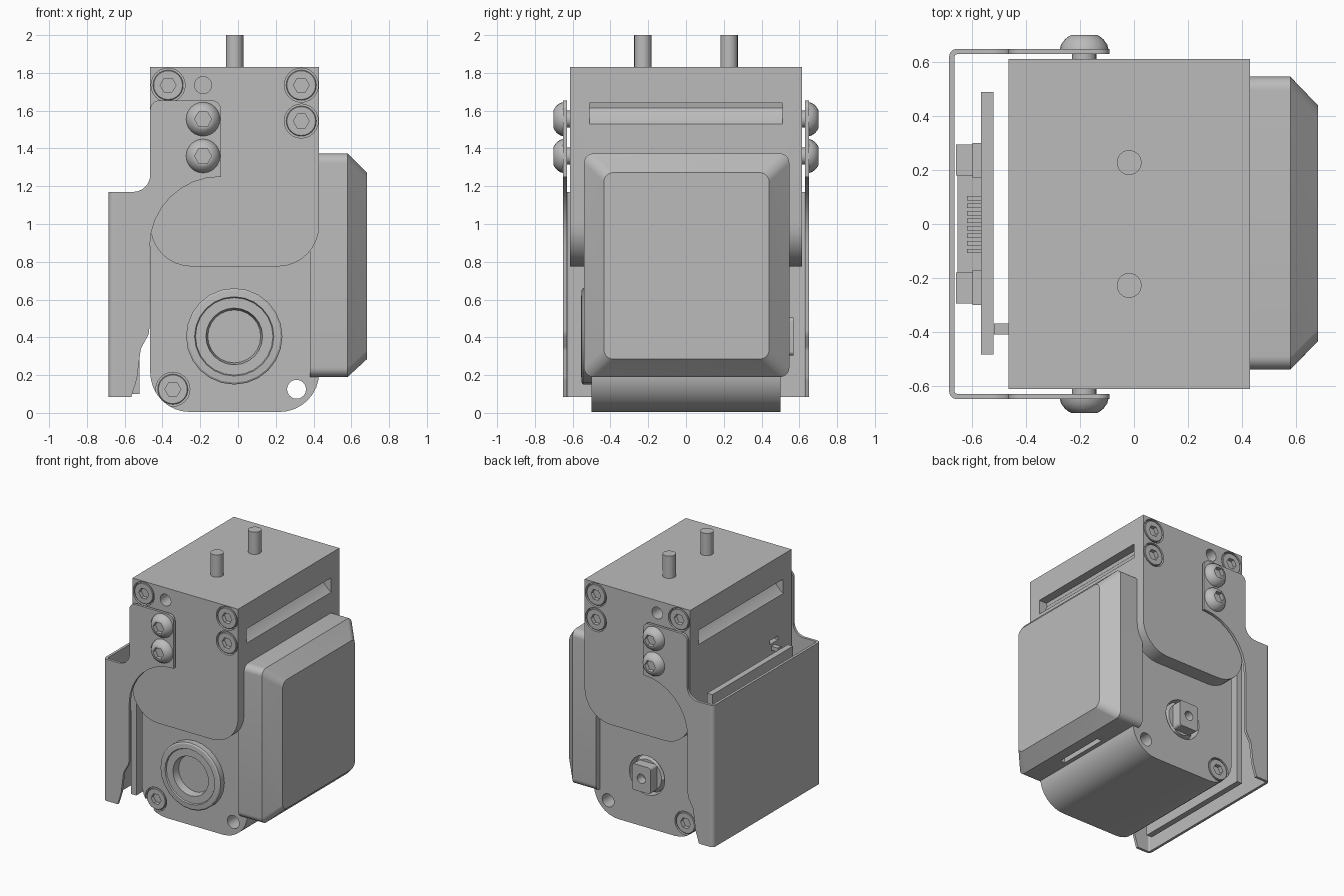
import bpy, bmesh, math
from mathutils import Vector

old = bpy.data.objects.get("Cube")
if old:
    bpy.data.objects.remove(old, do_unlink=True)

grey = bpy.data.materials.new("plain_grey")
grey.use_nodes = True
COLOUR = (0.5, 0.5, 0.5, 1)
grey.diffuse_color = COLOUR
grey.node_tree.nodes["Principled BSDF"].inputs["Base Color"].default_value = COLOUR


def activate(ob):
    bpy.ops.object.select_all(action='DESELECT')
    ob.select_set(True)
    bpy.context.view_layer.objects.active = ob


def finish(name, bm):
    bmesh.ops.recalc_face_normals(bm, faces=bm.faces[:])
    me = bpy.data.meshes.new(name)
    bm.to_mesh(me)
    bm.free()
    me.materials.append(grey)
    ob = bpy.data.objects.new(name, me)
    bpy.context.collection.objects.link(ob)
    activate(ob)
    bpy.ops.object.shade_smooth_by_angle(angle=math.radians(30))
    return ob


def fillet(pts, steps=8):
    """Round each (a, b, radius) corner of a closed outline."""
    out = []
    for i, (a, b, *rad) in enumerate(pts):
        p = Vector((a, b))
        if not rad:
            out.append(p)
            continue
        r = rad[0]
        u = (Vector(pts[i - 1][:2]) - p).normalized()
        v = (Vector(pts[(i + 1) % len(pts)][:2]) - p).normalized()
        half = u.angle(v) / 2
        c = p + (u + v).normalized() * r / math.sin(half)
        s, e = p + u * r / math.tan(half) - c, p + v * r / math.tan(half) - c
        th = s.angle(e)
        for k in range(steps + 1):
            f = k / steps
            out.append(c + (s * math.sin((1 - f) * th) + e * math.sin(f * th)) / math.sin(th))
    return out


def place(axis, p, t):
    return {'x': (t, p[0], p[1]), 'y': (p[0], t, p[1]), 'z': (p[0], p[1], t)}[axis]


def loft(name, loops, axis):
    """Skin a list of (outline, position) loops and cap both ends."""
    bm = bmesh.new()
    rings = [[bm.verts.new(place(axis, p, t)) for p in pts] for pts, t in loops]
    n = len(rings[0])
    for r0, r1 in zip(rings, rings[1:]):
        for i in range(n):
            bm.faces.new((r0[i], r0[(i + 1) % n], r1[(i + 1) % n], r1[i]))
    bm.faces.new(rings[0])
    bm.faces.new(rings[-1])
    return finish(name, bm)


def prism(name, pts, t0, t1, axis='y'):
    outline = fillet(pts)
    return loft(name, [(outline, t0), (outline, t1)], axis)


def rect(a0, a1, b0, b1, *r):
    return [(a0, b0, *r), (a1, b0, *r), (a1, b1, *r), (a0, b1, *r)]


def box(name, x0, x1, y0, y1, z0, z1):
    return prism(name, rect(x0, x1, z0, z1), y0, y1)


def circle(x, z, r, hexagon=False, n=24):
    pts = []
    for i in range(n):
        a = math.tau * i / n
        k = r * math.cos(math.pi / 6) / math.cos(a % (math.pi / 3) - math.pi / 6) if hexagon else r
        pts.append((x + k * math.cos(a), z + k * math.sin(a)))
    return pts


def lathe(name, x, z, side, profile, axis='y'):
    """Stack rings (radius, depth, hexagonal) along an axis."""
    return loft(name, [(circle(x, z, r, *h), side * d) for r, d, *h in profile], axis)


def cut(target, cutters):
    for c in cutters:
        c.hide_render = True
        mod = target.modifiers.new("cut", 'BOOLEAN')
        mod.operation, mod.solver, mod.object = 'DIFFERENCE', 'EXACT', c
        activate(target)
        bpy.ops.object.modifier_apply(modifier=mod.name)
    for c in set(cutters):
        bpy.data.objects.remove(c, do_unlink=True)
    activate(target)
    bpy.ops.object.shade_smooth_by_angle(angle=math.radians(30))


AX, AZ = -0.02, 0.405          # output shaft centre
SIDES = ((-1, "front"), (1, "back"))
upper_screws = [(-0.37, 1.735), (0.335, 1.735), (0.335, 1.545)]
low_screw = (-0.345, 0.125)
bracket_screws = [(-0.185, 1.555), (-0.185, 1.36)]

# Upper housing with screw recesses, holes and side grooves
upper = prism("upper_housing", [(-0.465, 0.775, 0.22), (0.43, 0.775, 0.22), (0.43, 1.83), (-0.465, 1.83)],
              -0.613, 0.613)
cutters = []
for s, _ in SIDES:
    cutters += [lathe("recess", x, z, s, [(0.09, 0.58), (0.09, 0.7)]) for x, z in upper_screws]
    cutters.append(lathe("hole", -0.185, 1.735, s, [(0.045, 0.48), (0.045, 0.7)]))
groove = [(0.45, 1.64), (0.365, 1.64), (0.36, 1.615), (0.375, 1.58), (0.43, 1.53), (0.45, 1.515)]
cutters.append(prism("groove", groove, -0.51, 0.51))
cutters.append(prism("groove", [(-0.035 - x, z) for x, z in groove], -0.51, 0.51))
cutters.append(box("cable_notch", -0.5, -0.42, -0.45, -0.35, 1.13, 1.23))
cut(upper, cutters)

# Lower housing with through hole, bore and recesses
lower = prism("lower_housing", [(-0.465, 0.005, 0.21), (0.43, 0.005, 0.21), (0.43, 1.2), (-0.465, 1.2)], -0.5, 0.5)
cutters = [lathe("through_hole", 0.31, 0.125, 1, [(0.05, -0.7), (0.05, 0.7)]),
           lathe("bore", AX, AZ, -1, [(0.152, 0.2), (0.152, 0.7)]),
           lathe("shaft_recess", AX, AZ, 1, [(0.15, 0.42), (0.15, 0.7)])]
cutters += [lathe("recess", *low_screw, s, [(0.09, 0.47), (0.09, 0.7)]) for s, _ in SIDES]
cut(lower, cutters)

# Flush socket screws and domed bracket screws on both sides
for s, label in SIDES:
    for x, z, y in [(*p, 0.613) for p in upper_screws] + [(*low_screw, 0.5)]:
        lathe(label + "_flush_screw", x, z, s,
              [(0.08, y - 0.06), (0.08, y - 0.003), (0.076, y), (0.042, y, True), (0.042, y - 0.03, True)])
    for x, z in bracket_screws:
        lathe(label + "_bracket_screw", x, z, s,
              [(0.045, 0.6), (0.045, 0.649), (0.09, 0.649), (0.086, 0.665), (0.073, 0.684), (0.058, 0.696),
               (0.048, 0.701), (0.045, 0.701, True), (0.045, 0.67, True)])

# Output side: bearing ring with bore and flatted shaft
lathe("bearing_ring", AX, AZ, -1,
      [(0.255, 0.49), (0.255, 0.545), (0.245, 0.552), (0.21, 0.555), (0.205, 0.545), (0.15, 0.545),
       (0.14, 0.49), (0.125, 0.48), (0.125, 0.3)])
prism("output_shaft", [p for p in circle(AX, AZ, 0.09) if p[1] > AZ - 0.05], -0.42, -0.28)

# Encoder side: nut and square shaft end with a drilled hole
lathe("shaft_nut", AX, AZ, 1, [(0.14, 0.4, True), (0.14, 0.48, True), (0.12, 0.495)])
shaft_end = prism("square_shaft_end", rect(AX - 0.08, AX + 0.08, AZ - 0.1, AZ + 0.1, 0.02), 0.45, 0.57)
cut(shaft_end, [lathe("drill", AX, AZ, 1, [(0.035, 0.5), (0.035, 0.6)])])

# Motor cover with chamfered outer face
cover = loft("motor_cover", [
    (fillet(rect(-0.54, 0.547, 0.19, 1.373, 0.05)), 0.38),
    (fillet(rect(-0.54, 0.547, 0.19, 1.373, 0.05)), 0.58),
    (fillet(rect(-0.435, 0.44, 0.285, 1.272, 0.05)), 0.683)], 'x')
cut(cover, [box("latch_slot", 0.46, 0.5, -0.2, 0.2, 0.1, 0.23)])

# Top pins
for y in (-0.228, 0.228):
    lathe("top_pin", -0.018, y, 1, [(0.046, 1.8), (0.046, 2.0)], 'z')

# Bent sheet bracket: two side plates and a rear wall
plate = [(-0.465, 1.655, 0.05), (-0.09, 1.655, 0.05), (-0.09, 1.25), (-0.465, 1.25, 0.37), (-0.47, 0.42, 0.08),
         (-0.515, 0.34, 0.06), (-0.535, 0.18, 0.06), (-0.565, 0.085), (-0.645, 0.085), (-0.645, 1.17),
         (-0.465, 1.17, 0.09)]
for s, label in SIDES:
    prism(label + "_bracket_plate", plate, s * 0.63, s * 0.65)
prism("bracket_rear_wall", [(-0.645, -0.65), (-0.686, -0.65, 0.03), (-0.686, 0.65, 0.03), (-0.645, 0.65),
                            (-0.645, 0.63), (-0.666, 0.63, 0.01), (-0.666, -0.63, 0.01), (-0.645, -0.63)],
      0.085, 1.17, 'z')

# Circuit board with connectors facing the bracket wall
box("circuit_board", -0.567, -0.522, -0.485, 0.49, 0.1, 1.165)
box("centre_connector", -0.655, -0.565, -0.18, 0.18, 0.45, 0.6)
for s in (-1, 1):
    box("side_connector", -0.6, -0.565, s * 0.17, s * 0.3, 0.4, 0.75)
    box("connector_head", -0.66, -0.6, s * 0.18, s * 0.295, 0.42, 0.7)
for i in range(8):
    y = -0.1 + i * 0.028
    box("connector_pin", -0.62, -0.565, y - 0.008, y + 0.008, 0.6, 0.64)
box("cable_stub", -0.52, -0.44, -0.41, -0.37, 1.15, 1.18)
